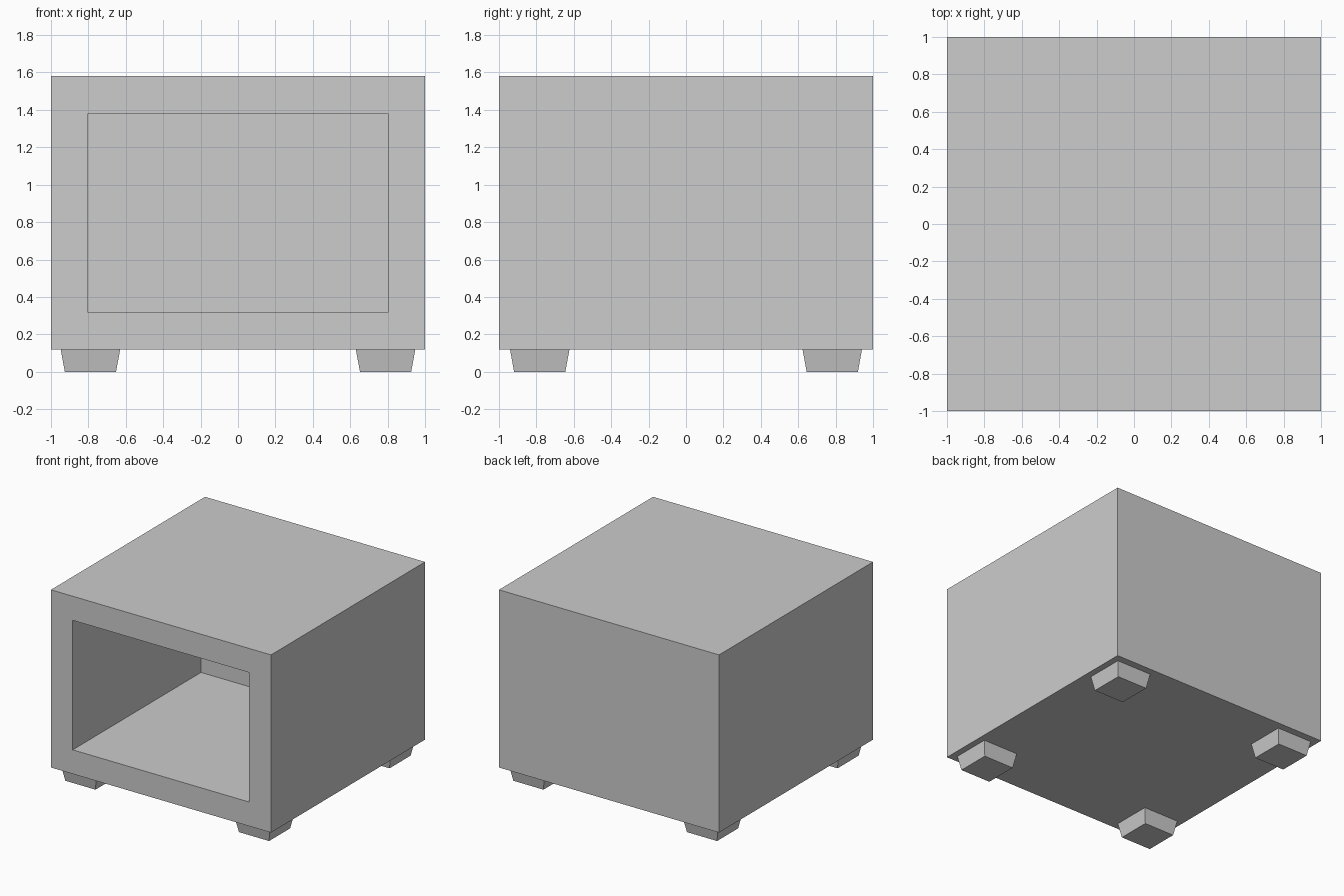
import bpy
import bmesh

if "Cube" in bpy.data.objects:
    bpy.data.objects.remove(bpy.data.objects["Cube"], do_unlink=True)

# Single plain grey
GREY = (0.605, 0.605, 0.605, 1.0)
grey = bpy.data.materials.new("plain grey")
grey.use_nodes = True
grey.diffuse_color = GREY
grey.node_tree.nodes["Principled BSDF"].inputs["Base Color"].default_value = GREY


def add_object(name, bm):
    bmesh.ops.recalc_face_normals(bm, faces=bm.faces)
    mesh = bpy.data.meshes.new(name)
    bm.to_mesh(mesh)
    bm.free()
    mesh.materials.append(grey)
    obj = bpy.data.objects.new(name, mesh)
    bpy.context.collection.objects.link(obj)
    return obj


def ring(bm, x0, x1, y0, y1, z):
    return [bm.verts.new((x, y, z))
            for x, y in ((x0, y0), (x1, y0), (x1, y1), (x0, y1))]


# Cabinet: a box with its front face inset and pushed in as an open recess
BASE, TOP = 0.12, 1.58
WALL, DEPTH = 0.198, 1.665
bm = bmesh.new()
bmesh.ops.create_cube(bm, size=2)
for v in bm.verts:
    v.co.z = TOP if v.co.z > 0 else BASE
front = min(bm.faces, key=lambda f: f.calc_center_median().y)
bmesh.ops.inset_individual(bm, faces=[front], thickness=WALL, use_even_offset=True)
pushed = bmesh.ops.extrude_discrete_faces(bm, faces=[front])["faces"][0]
for v in pushed.verts:
    v.co.y += DEPTH
add_object("cabinet", bm)

# Feet: short blocks tapering towards the floor
for side, sx in (("right", -1), ("left", 1)):
    for end, sy in (("front", -1), ("back", 1)):
        bm = bmesh.new()
        x, y = sx * 0.789, sy * 0.782
        rings = [ring(bm, x - h, x + h, y - h, y + h, z)
                 for h, z in ((0.137, 0), (0.159, BASE))]
        for r in rings:
            bm.faces.new(r)
        for i in range(4):
            j = (i + 1) % 4
            bm.faces.new((rings[0][i], rings[0][j], rings[1][j], rings[1][i]))
        add_object(f"{end}_{side}_foot", bm)
